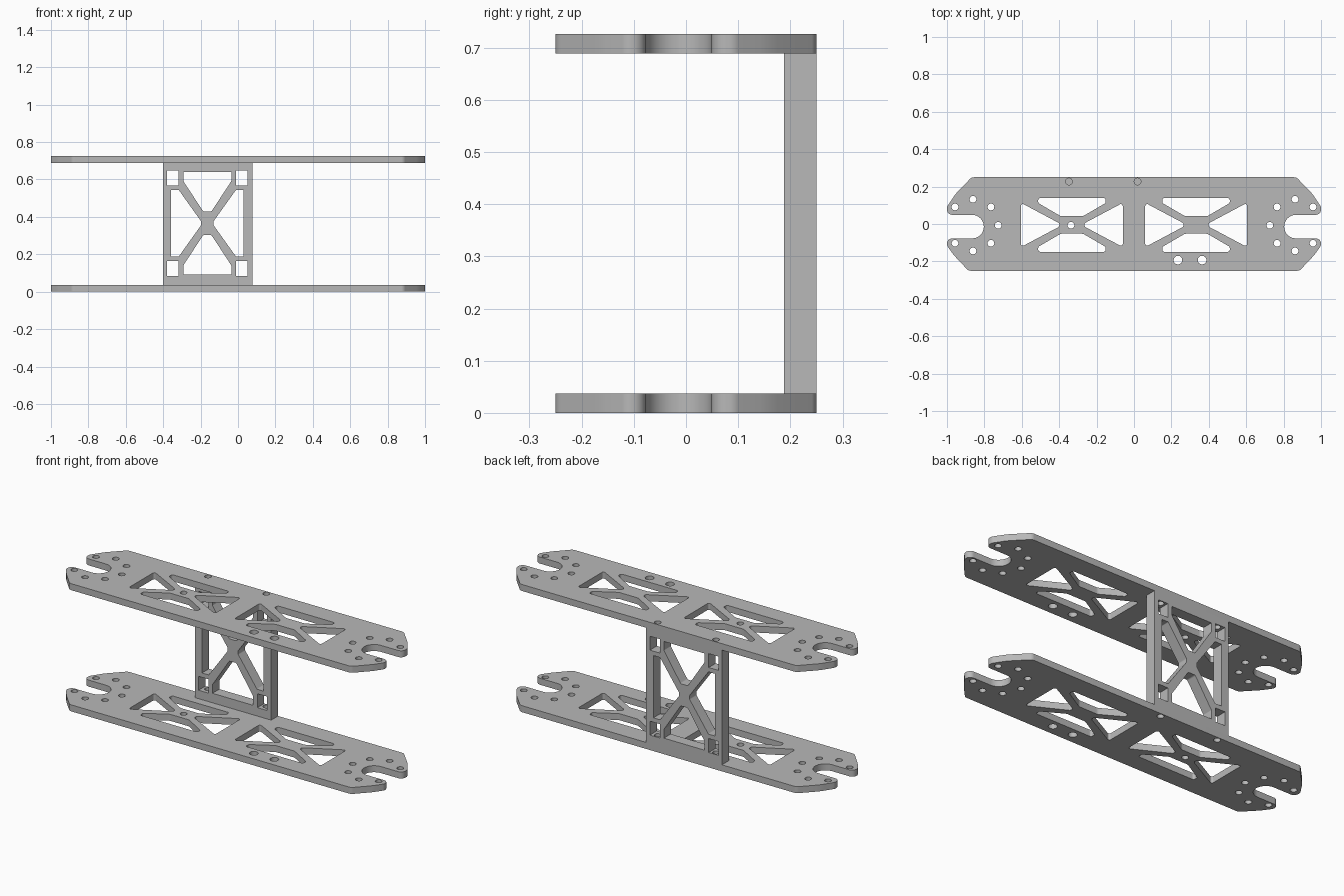
import bpy, bmesh, math
from mathutils import Vector, Matrix

if "Cube" in bpy.data.objects:
    bpy.data.objects.remove(bpy.data.objects["Cube"])

metal = bpy.data.materials.new("plain_grey_metal")
metal.diffuse_color = (0.48, 0.48, 0.48, 1)
metal.use_nodes = True
metal.node_tree.nodes["Principled BSDF"].inputs["Base Color"].default_value = metal.diffuse_color


def fillet(points, segs=8):
    """Round each (x, y, radius) corner of a closed polygon."""
    out = []
    for i, (x, y, r) in enumerate(points):
        p = Vector((x, y))
        a = (Vector(points[i - 1][:2]) - p).normalized()
        b = (Vector(points[(i + 1) % len(points)][:2]) - p).normalized()
        if r == 0:
            out.append(p)
            continue
        half = a.angle(b) / 2
        c = p + (a + b).normalized() * (r / math.sin(half))
        t = r / math.tan(half)
        va, vb = (p + a * t - c).normalized(), (p + b * t - c).normalized()
        out += [c + va.slerp(vb, k / segs) * r for k in range(segs + 1)]
    return out


def circle(x, y, r, n=24):
    return [Vector((x + r * math.cos(2 * math.pi * k / n),
                    y + r * math.sin(2 * math.pi * k / n))) for k in range(n)]


def sheet(name, loops, thickness, matrix):
    """Extruded flat profile; the first loop is the outline, the rest are holes."""
    cu = bpy.data.curves.new(name, 'CURVE')
    cu.dimensions = '2D'
    cu.fill_mode = 'BOTH'
    cu.extrude = thickness / 2
    for loop in loops:
        s = cu.splines.new('POLY')
        s.points.add(len(loop) - 1)
        for q, v in zip(s.points, loop):
            q.co = (v.x, v.y, 0, 1)
        s.use_cyclic_u = True
    tmp = bpy.data.objects.new(name + "_profile", cu)
    bpy.context.collection.objects.link(tmp)
    dg = bpy.context.evaluated_depsgraph_get()
    me = bpy.data.meshes.new_from_object(tmp.evaluated_get(dg))
    bpy.data.objects.remove(tmp)
    bm = bmesh.new()
    bm.from_mesh(me)
    bmesh.ops.remove_doubles(bm, verts=bm.verts, dist=1e-5)
    bmesh.ops.recalc_face_normals(bm, faces=bm.faces)
    bm.transform(matrix)
    bm.to_mesh(me)
    bm.free()
    me.materials.clear()
    me.materials.append(metal)
    ob = bpy.data.objects.new(name, me)
    bpy.context.collection.objects.link(ob)
    return ob


# Long plate outline: right end with fork slot, mirrored to the left
right_end = [(.885, -.25, .03), (.965, -.165, .25), (1, -.115, .028), (1, -.077, .028),
             (.803, -.077, .0628), (.803, .049, .0628),
             (1, .049, .028), (1, .092, .03), (.955, .16, .25), (.868, .25, .03)]
left_end = [(-x, y, r) for x, y, r in reversed(right_end)]
plate = [fillet(right_end + left_end)]

# Truss windows in the plate
CY = -.005
for cx in (-.332, .332):
    for s in (-1, 1):
        plate.append(fillet([(cx + s * .272, CY + .118, .01), (cx + s * .272, CY - .118, .01),
                             (cx + s * .05, CY, .015)]))
        plate.append(fillet([(cx - .18, CY + s * .144, .012), (cx - .18, CY + s * .117, .012),
                             (cx - .06, CY + s * .047, .03), (cx + .06, CY + s * .047, .03),
                             (cx + .18, CY + s * .117, .012), (cx + .18, CY + s * .144, .012)]))

# Bolt holes in the plate
R = .018
for s in (-1, 1):
    plate.append(circle(s * .726, -.007, R))
    for x, dy in ((.957, .097), (.861, .138), (.765, .097)):
        plate += [circle(s * x, -.006 + dy, R), circle(s * x, -.006 - dy, R)]
screws = [(-.348, .227), (.019, .227)]
plate += [circle(x, y, R) for x, y in screws + [(-.337, -.007)]]
plate += [circle(x, -.193, .023) for x in (.235, .364)]

T, H = .037, .726
lower = sheet("lower_plate", plate, T, Matrix.Translation((0, 0, T / 2)))
upper = sheet("upper_plate", plate, T, Matrix.Translation((0, 0, H - T / 2)))

# Upright frame: outline, corner pockets and X-brace windows
X0, X1, FX, FZ = -.401, .077, -.164, .366
frame = [fillet([(X0, T, 0), (X1, T, 0), (X1, H - T, 0), (X0, H - T, 0)])]
for s in (-1, 1):
    frame.append(fillet([(FX + s * .194, FZ + .177, 0), (FX + s * .152, FZ + .177, .006),
                         (FX + s * .033, FZ + .01, .012), (FX + s * .033, FZ - .01, .012),
                         (FX + s * .152, FZ - .177, .006), (FX + s * .194, FZ - .177, 0)]))
    frame.append(fillet([(FX - .128, FZ + s * .275, 0), (FX - .128, FZ + s * .225, .006),
                         (FX - .022, FZ + s * .063, .012), (FX + .022, FZ + s * .063, .012),
                         (FX + .128, FZ + s * .225, .006), (FX + .128, FZ + s * .275, 0)]))
    for t in (-1, 1):
        xa, xb = FX + s * .154, FX + s * .216
        za, zb = FZ + t * .202, FZ + t * .281
        frame.append([Vector(p) for p in ((xa, za), (xb, za), (xb, zb), (xa, zb))])
upright = sheet("upright_frame", frame, .062,
                Matrix.Translation((0, .219, 0)) @ Matrix.Rotation(math.pi / 2, 4, 'X'))

# Screw holes through the frame's top and bottom bars
bm = bmesh.new()
for x, y in screws:
    for z in (.06, H - .06):
        bmesh.ops.create_cone(bm, cap_ends=True, segments=24, radius1=R, radius2=R, depth=.1,
                              matrix=Matrix.Translation((x, y, z)))
cut_mesh = bpy.data.meshes.new("screw_cutter")
bm.to_mesh(cut_mesh)
bm.free()
cutter = bpy.data.objects.new("screw_cutter", cut_mesh)
bpy.context.collection.objects.link(cutter)
cutter.hide_render = True
mod = upright.modifiers.new("screw_holes", 'BOOLEAN')
mod.object = cutter
mod.operation = 'DIFFERENCE'
mod.solver = 'EXACT'
bpy.context.view_layer.objects.active = upright
bpy.ops.object.modifier_apply(modifier=mod.name)
bpy.data.objects.remove(cutter)

# Smooth the rounded walls, keep the edges sharp
bpy.ops.object.select_all(action='DESELECT')
for ob in (lower, upper, upright):
    ob.select_set(True)
bpy.ops.object.shade_smooth_by_angle(angle=math.radians(30))
